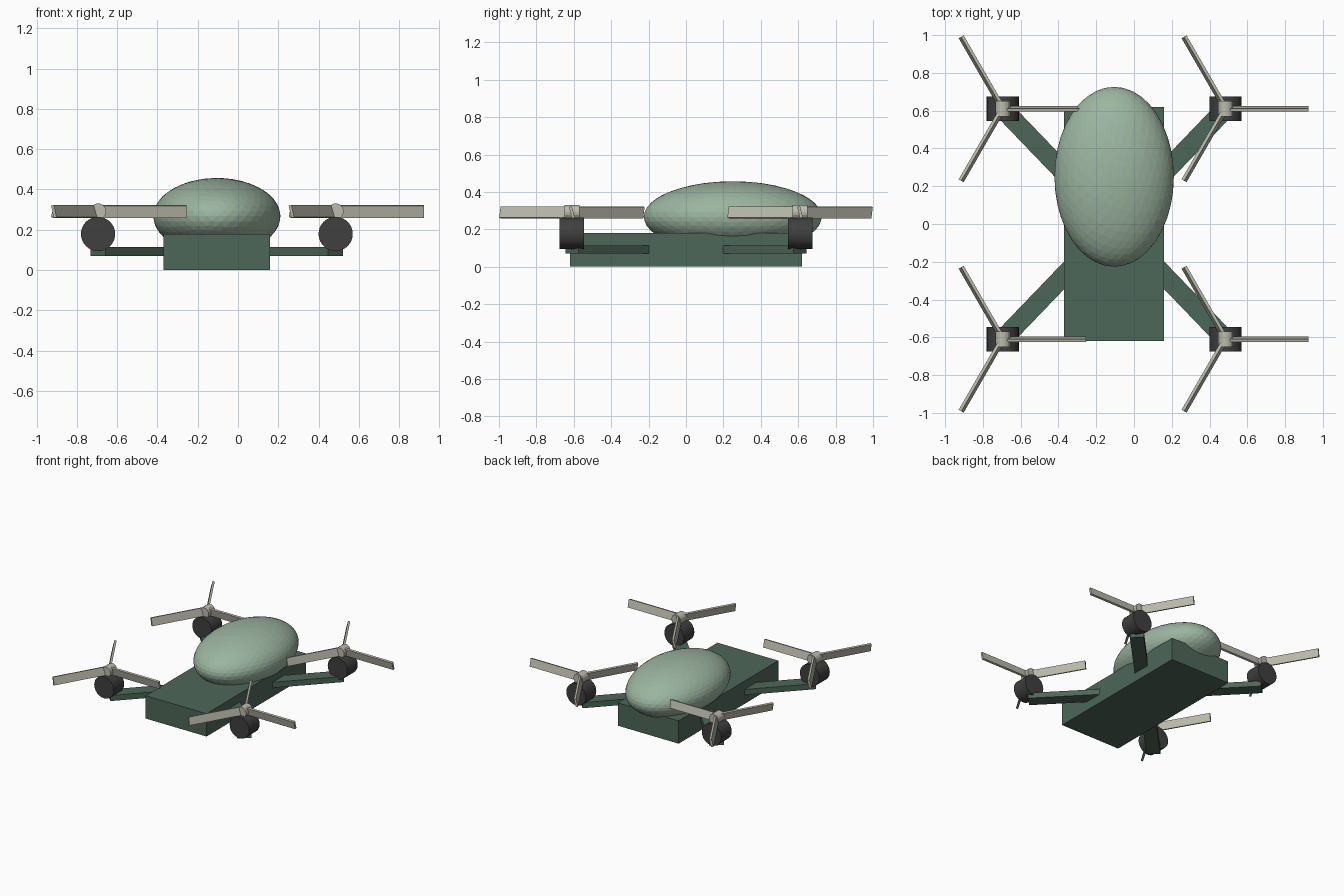
import bpy
from math import radians, atan2, hypot
from mathutils import Matrix, Vector

if "Cube" in bpy.data.objects:
    bpy.data.objects.remove(bpy.data.objects["Cube"])

CX = -0.105  # centre line of the body


def material(name, rgb):
    m = bpy.data.materials.new(name)
    m.diffuse_color = (*rgb, 1)
    m.use_nodes = True
    m.node_tree.nodes["Principled BSDF"].inputs["Base Color"].default_value = m.diffuse_color
    return m


GREEN = material("dark_green", (0.075, 0.135, 0.098))
PALE = material("pale_green", (0.33, 0.46, 0.35))
DARK = material("dark_grey", (0.05, 0.05, 0.05))
BONE = material("bone", (0.50, 0.50, 0.42))


def finish(name, mat, matrix):
    ob = bpy.context.object
    ob.name = name
    ob.data.transform(matrix)
    ob.data.materials.append(mat)
    return ob


def box(name, mat, size, matrix):
    bpy.ops.mesh.primitive_cube_add(size=1)
    return finish(name, mat, matrix @ Matrix.Diagonal((*size, 1)))


def cylinder_y(name, mat, radius, length, sides, centre):
    bpy.ops.mesh.primitive_cylinder_add(radius=radius, depth=length, vertices=sides)
    return finish(name, mat, Matrix.Translation(centre) @ Matrix.Rotation(radians(90), 4, 'X'))


# body slab
box("body", GREEN, (0.53, 1.24, 0.18), Matrix.Translation((CX, 0, 0.09)))

# egg-shaped canopy
bpy.ops.mesh.primitive_ico_sphere_add(subdivisions=4, radius=1)
finish("canopy", PALE, Matrix.Translation((CX, 0.25, 0.267)) @ Matrix.Diagonal((0.316, 0.476, 0.19, 1)))

# four arms, each with a motor, hub and three pitched blades
for sx, side in ((-1, "left"), (1, "right")):
    for sy, end in ((-1, "front"), (1, "back")):
        tag = f"{end}_{side}"
        x, y = CX + sx * 0.59, sy * 0.61

        a, b = Vector((CX + sx * 0.22, sy * 0.225, 0.092)), Vector((x, y, 0.092))
        d = b - a
        box("arm_" + tag, GREEN, (d.length, 0.102, 0.044),
            Matrix.Translation((a + b) / 2) @ Matrix.Rotation(atan2(d.y, d.x), 4, 'Z'))

        cylinder_y("motor_" + tag, DARK, 0.085, 0.13, 32, (x, y, 0.179))
        cylinder_y("hub_" + tag, BONE, 0.04, 0.08, 16, (x, y, 0.291))
        for i in range(3):
            m = (Matrix.Translation((x, y, 0.291)) @ Matrix.Rotation(radians(120 * i), 4, 'Z')
                 @ Matrix.Rotation(radians(14), 4, 'X') @ Matrix.Translation((0.22, 0, 0)))
            box(f"blade_{tag}_{i + 1}", BONE, (0.44, 0.016, 0.062), m)
